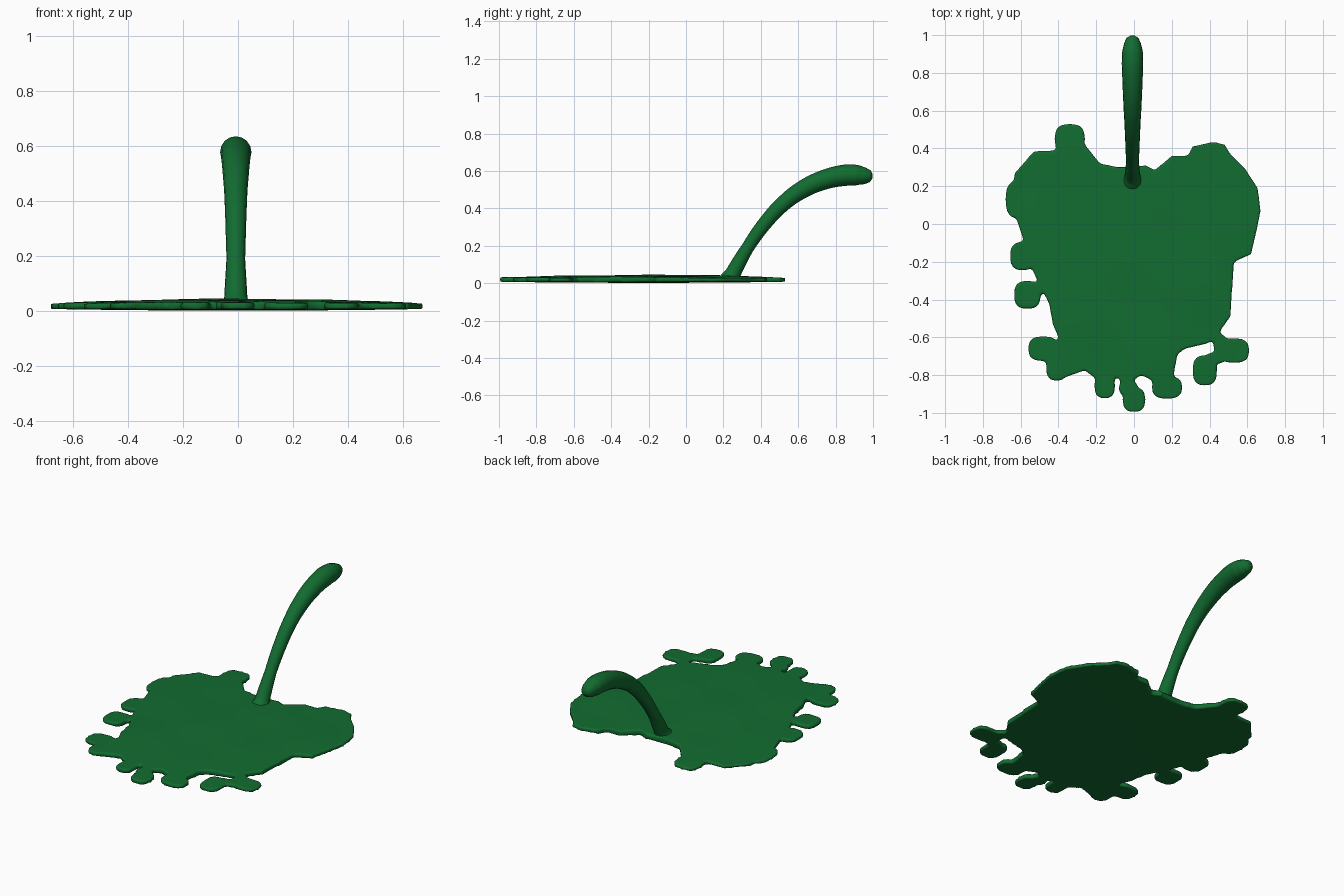
import bpy, bmesh, math

if "Cube" in bpy.data.objects:
    bpy.data.objects.remove(bpy.data.objects["Cube"])

green = bpy.data.materials.new("leaf_green")
green.diffuse_color = (0.006, 0.15, 0.03, 1)
green.use_nodes = True
green.node_tree.nodes["Principled BSDF"].inputs["Base Color"].default_value = green.diffuse_color

# Main heart-shaped outline of the blade
CORE = [(-.08, .30), (-.18, .32), (-.26, .42), (-.42, .39), (-.53, .385), (-.63, .27),
        (-.65, .16), (-.62, .02), (-.58, -.1), (-.53, -.26), (-.45, -.42), (-.43, -.53),
        (-.40, -.60), (-.43, -.75), (-.36, -.81), (-.26, -.775), (-.2, -.82), (-.1, -.80),
        (-.05, -.85), (.04, -.80), (.12, -.84), (.21, -.80), (.23, -.69), (.27, -.66),
        (.38, -.635), (.45, -.60), (.46, -.56), (.51, -.49), (.52, -.34), (.53, -.2),
        (.62, -.16), (.65, -.03), (.67, .07), (.655, .19), (.59, .29), (.51, .37),
        (.48, .42), (.42, .435), (.31, .41), (.285, .36), (.2, .36), (.11, .285), (.06, .31)]

# Ragged edge lobes: x, y, half width, half depth
LOBES = [(-.34, .45, .08, .08), (-.61, .13, .07, .10), (-.59, -.17, .066, .075),
         (-.565, -.375, .07, .075), (-.48, -.66, .08, .065), (-.41, -.76, .055, .07),
         (-.155, -.855, .055, .068), (0, -.93, .06, .065), (-.03, -.87, .05, .04),
         (.175, -.865, .08, .06), (.375, -.775, .065, .08), (.53, -.67, .08, .065),
         (.43, -.71, .05, .03), (.455, -.635, .035, .05)]
THICK = 0.04


def slab(bm, pts):
    """Extrude a flat outline into a slab."""
    face = bm.faces.new([bm.verts.new((x, y, 0)) for x, y in pts])
    ext = bmesh.ops.extrude_face_region(bm, geom=[face])
    for v in ext["geom"]:
        if isinstance(v, bmesh.types.BMVert):
            v.co.z = THICK


def rounded_box(cx, cy, rx, ry, n=24):
    """Superellipse outline for one lobe."""
    pts = []
    for i in range(n):
        a = math.tau * i / n
        c, s = math.cos(a), math.sin(a)
        pts.append((cx + rx * math.copysign(abs(c) ** .75, c),
                    cy + ry * math.copysign(abs(s) ** .75, s)))
    return pts


# Blade: core and lobes fused together
bm = bmesh.new()
slab(bm, CORE)
for lobe in LOBES:
    slab(bm, rounded_box(*lobe))
bmesh.ops.recalc_face_normals(bm, faces=bm.faces)
me = bpy.data.meshes.new("leaf_blade")
bm.to_mesh(me)
bm.free()
blade = bpy.data.objects.new("leaf_blade", me)
bpy.context.collection.objects.link(blade)
bpy.context.view_layer.objects.active = blade
blade.select_set(True)
rm = blade.modifiers.new("fuse", 'REMESH')
rm.mode = 'VOXEL'
rm.voxel_size = 0.01
sm = blade.modifiers.new("soften", 'SMOOTH')
sm.factor = 0.5
sm.iterations = 5
for name in ("fuse", "soften"):
    bpy.ops.object.modifier_apply(modifier=name)

# Thin towards the rim, gently domed and rippled on top
for v in blade.data.vertices:
    x, y, z = v.co
    dome = max(0, 1 - (x / .68) ** 2 - ((y + .2) / .85) ** 2)
    ripple = math.sin(9 * x + 4 * y) * math.sin(11 * y - 3 * x)
    low = .008 - .006 * dome
    top = .028 + .016 * dome + .002 * ripple
    v.co.z = low + (top - low) * z / THICK
bpy.ops.object.shade_smooth()
blade.data.materials.append(green)

# Stem: curved tube, flared at the base, thick near the rounded tip
PATH = [(.235, .02, .055), (.25, .05, .042), (.33, .19, .034), (.43, .33, .038),
        (.525, .43, .042), (.63, .505, .048), (.745, .555, .053), (.85, .577, .057),
        (.91, .578, .055), (.955, .574, .045), (.985, .572, .032), (.997, .571, .012)]
cu = bpy.data.curves.new("stem", 'CURVE')
cu.dimensions = '3D'
cu.bevel_depth = 1.0
cu.bevel_resolution = 6
cu.resolution_u = 6
cu.use_fill_caps = True
sp = cu.splines.new('BEZIER')
sp.bezier_points.add(len(PATH) - 1)
for p, (y, z, r) in zip(sp.bezier_points, PATH):
    p.co = (-.008, y, z)
    p.radius = r
    p.handle_left_type = p.handle_right_type = 'AUTO'
cu.materials.append(green)
stem = bpy.data.objects.new("stem", cu)
bpy.context.collection.objects.link(stem)
bpy.ops.object.select_all(action='DESELECT')
stem.select_set(True)
bpy.context.view_layer.objects.active = stem
bpy.ops.object.convert(target='MESH')
# Trim the buried end so that it stays above the ground
for v in bpy.context.object.data.vertices:
    v.co.z = max(v.co.z, .01)
bpy.ops.object.shade_smooth()
